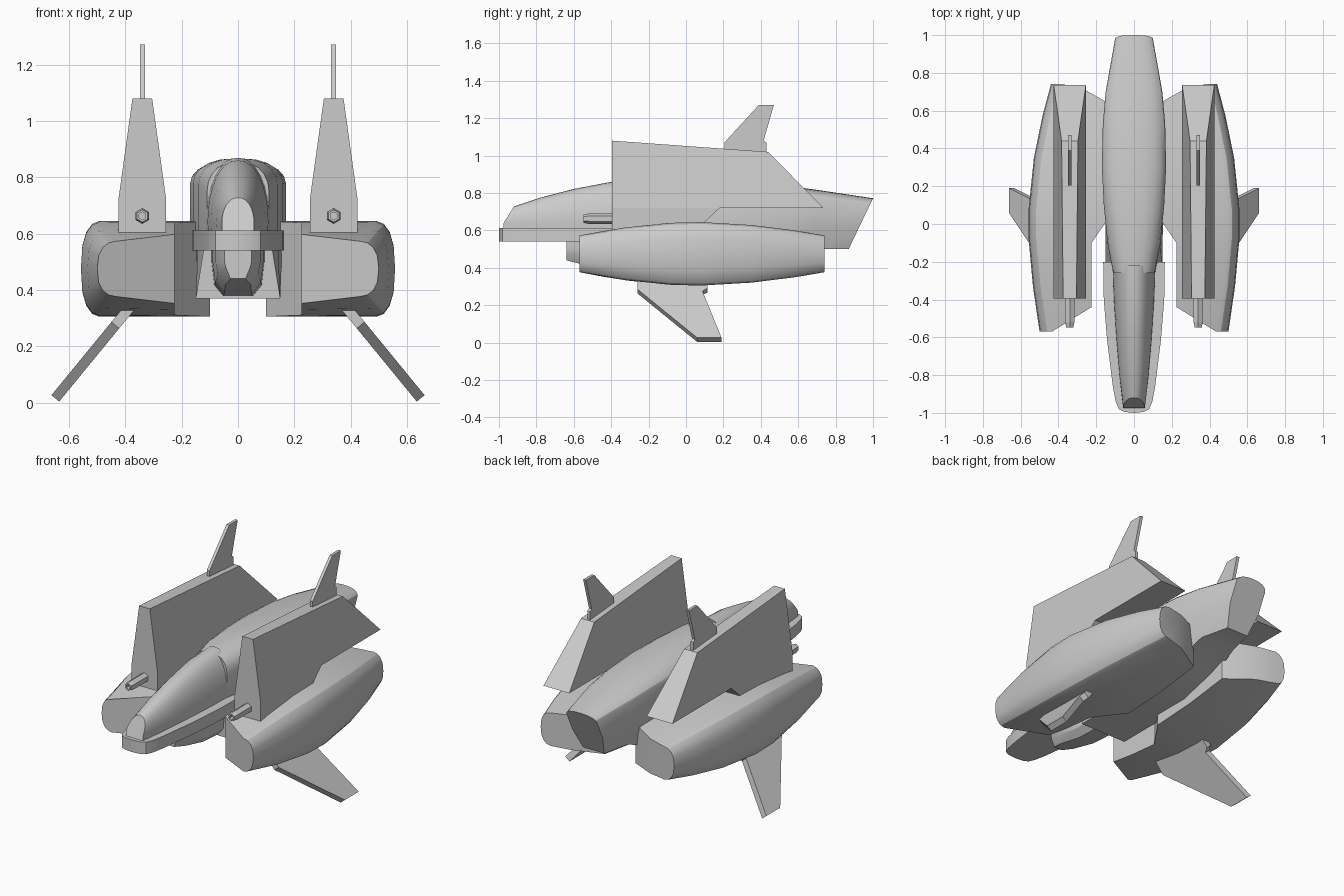
import bpy, bmesh, math
from mathutils import Vector

if "Cube" in bpy.data.objects:
    bpy.data.objects.remove(bpy.data.objects["Cube"], do_unlink=True)

hull = bpy.data.materials.new("hull grey")
hull.use_nodes = True
GREY = (0.6, 0.6, 0.6, 1)
hull.diffuse_color = GREY
hull.node_tree.nodes["Principled BSDF"].inputs["Base Color"].default_value = GREY


def loft(name, rings, mirror=False, smooth=None):
    """Skin closed rings of equal length, cap both ends, optionally mirror in x."""
    bm = bmesh.new()
    rows = [[bm.verts.new(p) for p in ring] for ring in rings]
    n = len(rows[0])
    for a, b in zip(rows, rows[1:]):
        for i in range(n):
            j = (i + 1) % n
            bm.faces.new((a[i], a[j], b[j], b[i]))
    bm.faces.new(rows[0])
    bm.faces.new(rows[-1])
    bmesh.ops.recalc_face_normals(bm, faces=bm.faces)
    mesh = bpy.data.meshes.new(name)
    bm.to_mesh(mesh)
    bm.free()
    mesh.materials.append(hull)
    obj = bpy.data.objects.new(name, mesh)
    bpy.context.collection.objects.link(obj)
    if mirror:
        obj.modifiers.new("mirror", "MIRROR").use_mirror_merge = False
    if smooth:
        bpy.ops.object.select_all(action="DESELECT")
        obj.select_set(True)
        bpy.context.view_layer.objects.active = obj
        bpy.ops.object.shade_smooth_by_angle(angle=math.radians(smooth))
    return obj


def symmetric(half):
    """Complete a half section, running bottom to top, to a full ring."""
    return half + [(-x, y, z) for x, y, z in reversed(half) if x > 1e-6]


# Main body: rounded back, flat belly, slanted tail face
body = []
for y, w, top, shoulder, belly_w, belly in (
        (-.26, .11, .855, .75, .15, .37), (-.1, .14, .868, .775, .15, .37),
        (.1, .16, .868, .78, .15, .37), (.3, .17, .86, .78, .15, .37),
        (.53, .165, .84, .78, .13, .43), (.7, .15, .817, .77, .11, .5),
        (1, .1, .772, .735, .07, .5)):
    half = [(belly_w, belly), (w, .62), (w, shoulder)]
    for k in range(1, 6):
        a = k * math.pi / 10
        half.append((w * math.cos(a) ** .8, shoulder + (top - shoulder) * math.sin(a)))
    slant = max(0, (y - .7) / .3) * .48
    body.append(symmetric([(x if i < 7 else 0, y - slant * (top - z), z)
                           for i, (x, z) in enumerate(half)]))
loft("main_body", body, smooth=28)

# Canopy: tall arch with a sloped front facet
canopy = []
for y, w, top, lean in ((-.975, .057, .728, .055), (-.8, .078, .775, .02), (-.6, .095, .822, 0),
                        (-.4, .108, .86, 0), (-.22, .113, .87, 0)):
    half = [(w * .97, y, .59)]
    for k in range(9):
        a = k * math.pi / 16
        s = math.sin(a)
        half.append((w * math.cos(a) ** .9 if k < 8 else 0, y + lean * s,
                     .64 + (top - .64) * s))
    canopy.append(symmetric(half))
loft("canopy", canopy, smooth=30)

# Cockpit rim plate
side = [(.163, -.2), (.16, -.4), (.142, -.62), (.112, -.86), (.097, -.94), (.08, -.98), (.05, -.995), (0, -1)]
outline = side + [(-x, y) for x, y in reversed(side[:-1])]
loft("cockpit_rim", [[(x, y, z) for x, y in outline] for z in (.54, .612)], smooth=30)

# Chin under the rim, tapering to a small front face
chin = []
for y, w, low in ((-.64, .048, .44), (-.56, .08, .42), (-.4, .09, .385), (-.2, .095, .375)):
    chin.append(symmetric([(w * .55, y, low), (w * .9, y, low + .04), (w, y, .5), (w, y, .56)]))
loft("chin", chin, smooth=28)


# Side nacelles: barrel outer side, stepped inner side
def nacelle_height(y):
    return .17 - .072 * abs((y - .05) / (.62 if y < .05 else .69)) ** 1.8


nacelle = []
for (xi, yi), (xo, yo) in (
        ((.225, -.44), (.5, -.57)), ((.225, -.3), (.535, -.33)), ((.225, -.1), (.558, -.08)),
        ((.1, .08), (.558, .08)), ((.1, .35), (.53, .35)), ((.1, .62), (.485, .57)),
        ((.26, .71), (.44, .74))):
    hi, ho = nacelle_height(yi), nacelle_height(yo)
    ring = [(xi, yi, .475 - hi), (xi, yi, .475 + hi)]
    for k in range(9):
        a = math.pi / 2 - k * math.pi / 8
        ring.append((xo - .065 + .065 * math.cos(a), yo,
                     .475 + ho * math.copysign(abs(math.sin(a)) ** .75, math.sin(a))))
    nacelle.append(ring)
loft("nacelle", nacelle, mirror=True, smooth=25)

# Tall upright fins, tapering to the top above a straight root
FIN_X = .34
upper = [(-.395, .72), (.735, .72), (.44, 1.02), (-.395, 1.08)]
lower = [(-.395, .605), (.08, .605), (.1, .645), (.18, .72), (-.395, .72)]


def fin_width(z):
    return .085 - .05 * max(0, z - .72) / .36


for name, profile in (("tall_fin", upper), ("fin_root", lower)):
    loft(name, [[(FIN_X + s * fin_width(z), y, z) for y, z in profile] for s in (-1, 1)], mirror=True)

# Thin swept blades on top of the fins
blade = [(.205, 1.02), (.205, 1.07), (.39, 1.272), (.47, 1.272), (.415, 1.08), (.43, 1.07), (.43, 1.01)]
loft("top_blade", [[(FIN_X + s, y, z) for y, z in blade] for s in (-.009, .009)], mirror=True)

# Splayed lower wings
wing = [(-.26, .36), (-.26, .275), (.06, .015), (.19, .015), (.088, .265), (.115, .28), (.115, .36)]
normal = Vector((.77, 0, .63)) * .018
loft("lower_wing", [[Vector((.645 - .82 * (z - .02), y, z)) + normal * s for y, z in wing]
                    for s in (-1, 1)], mirror=True)

# Hexagonal guns with a hollow muzzle
gun = []
for y, r in ((-.38, .028), (-.52, .028), (-.548, .022), (-.548, .014), (-.5, .014)):
    gun.append([(FIN_X + r * math.sin(k * math.pi / 3), y, .663 + r * math.cos(k * math.pi / 3))
                for k in range(6)])
loft("gun", gun, mirror=True)
